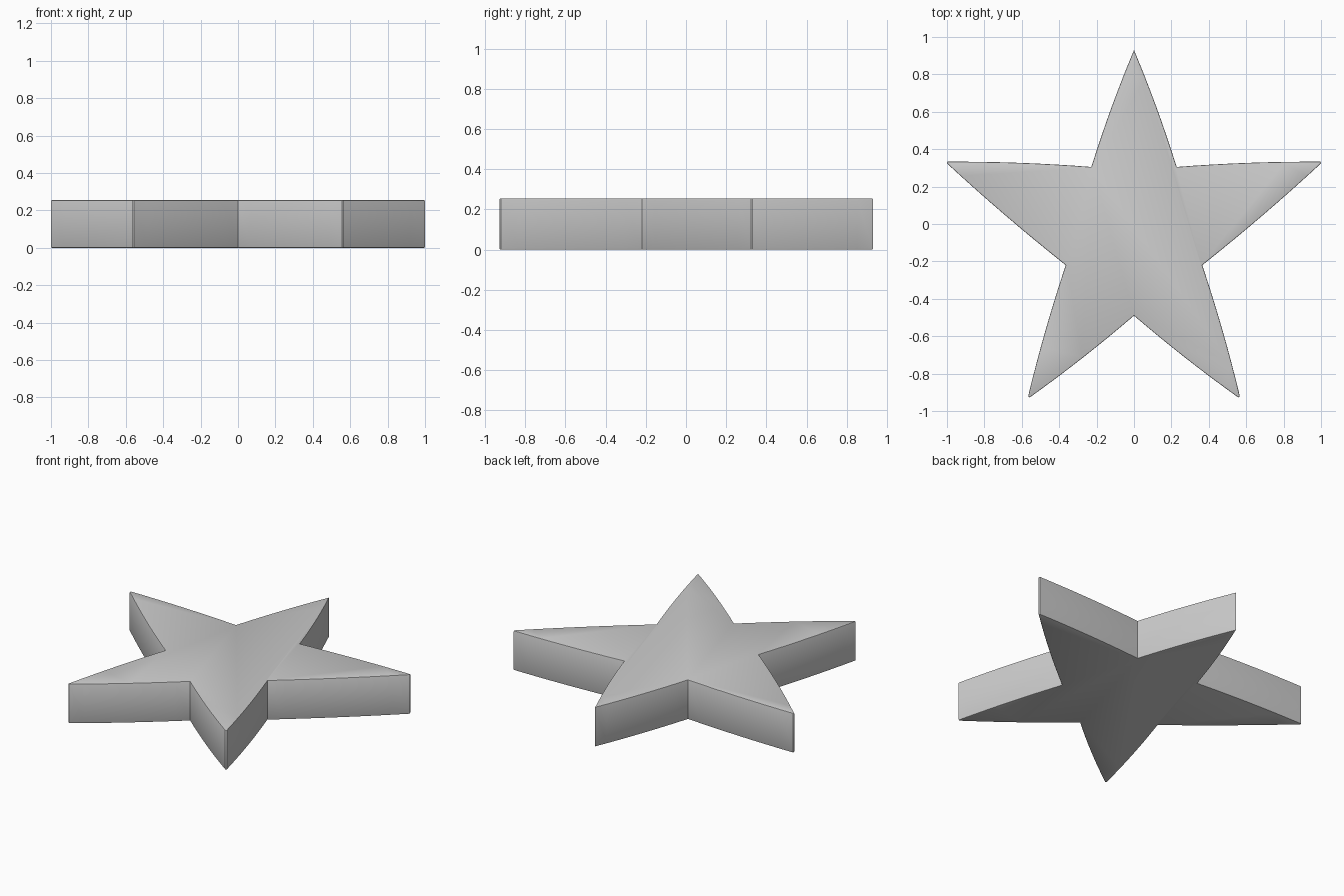
import bpy, bmesh, math
from mathutils import Vector

if "Cube" in bpy.data.objects:
    bpy.data.objects.remove(bpy.data.objects["Cube"])

HEIGHT, BOW, STEPS, RIM = 0.255, 0.008, 8, 0.005


def bowed(a, b):
    """Points from a up to (not including) b, bulging slightly outwards."""
    a, b = Vector(a), Vector(b)
    d = b - a
    out = Vector((d.y, -d.x)).normalized()
    if out.dot((a + b) / 2) < 0:
        out = -out
    return [a + d * t + out * BOW * 4 * t * (1 - t)
            for t in (i / STEPS for i in range(STEPS))]


# Right half of the outline, top tip to bottom notch; side and foot tips are blunt
half = [(0.0, 0.93), (0.228, 0.305), (0.997, 0.333), (1.0, 0.324),
        (0.365, -0.22), (0.566, -0.921), (0.557, -0.927), (0.0, -0.49)]
right = []
for a, b in zip(half, half[1:]):
    short = (Vector(a) - Vector(b)).length < 0.05
    right += [Vector(a)] if short else bowed(a, b)
right.append(Vector(half[-1]))
outline = right + [Vector((-p.x, p.y)) for p in reversed(right[1:-1])]

# Extruded star plate
bm = bmesh.new()
base = bm.faces.new([bm.verts.new((p.x, p.y, 0)) for p in outline])
ext = bmesh.ops.extrude_face_region(bm, geom=[base])
top = [g for g in ext["geom"] if isinstance(g, bmesh.types.BMVert)]
bmesh.ops.translate(bm, verts=top, vec=(0, 0, HEIGHT))
if not any(len(f.verts) > 4 and f.calc_center_median().z < 0.01 for f in bm.faces):
    bm.faces.new([v for v in bm.verts if v.co.z < 0.01])
bmesh.ops.recalc_face_normals(bm, faces=bm.faces[:])

# Fine softened rim on the top and bottom edges
rims = [e for e in bm.edges if abs(e.verts[0].co.z - e.verts[1].co.z) < 1e-5]
bmesh.ops.bevel(bm, geom=rims, offset=RIM, segments=2, profile=0.5,
                affect='EDGES', clamp_overlap=False)

mesh = bpy.data.meshes.new("star")
bm.to_mesh(mesh)
bm.free()
star = bpy.data.objects.new("star", mesh)
bpy.context.collection.objects.link(star)
bpy.context.view_layer.objects.active = star
star.select_set(True)
bpy.ops.object.shade_smooth_by_angle(angle=math.radians(30))
